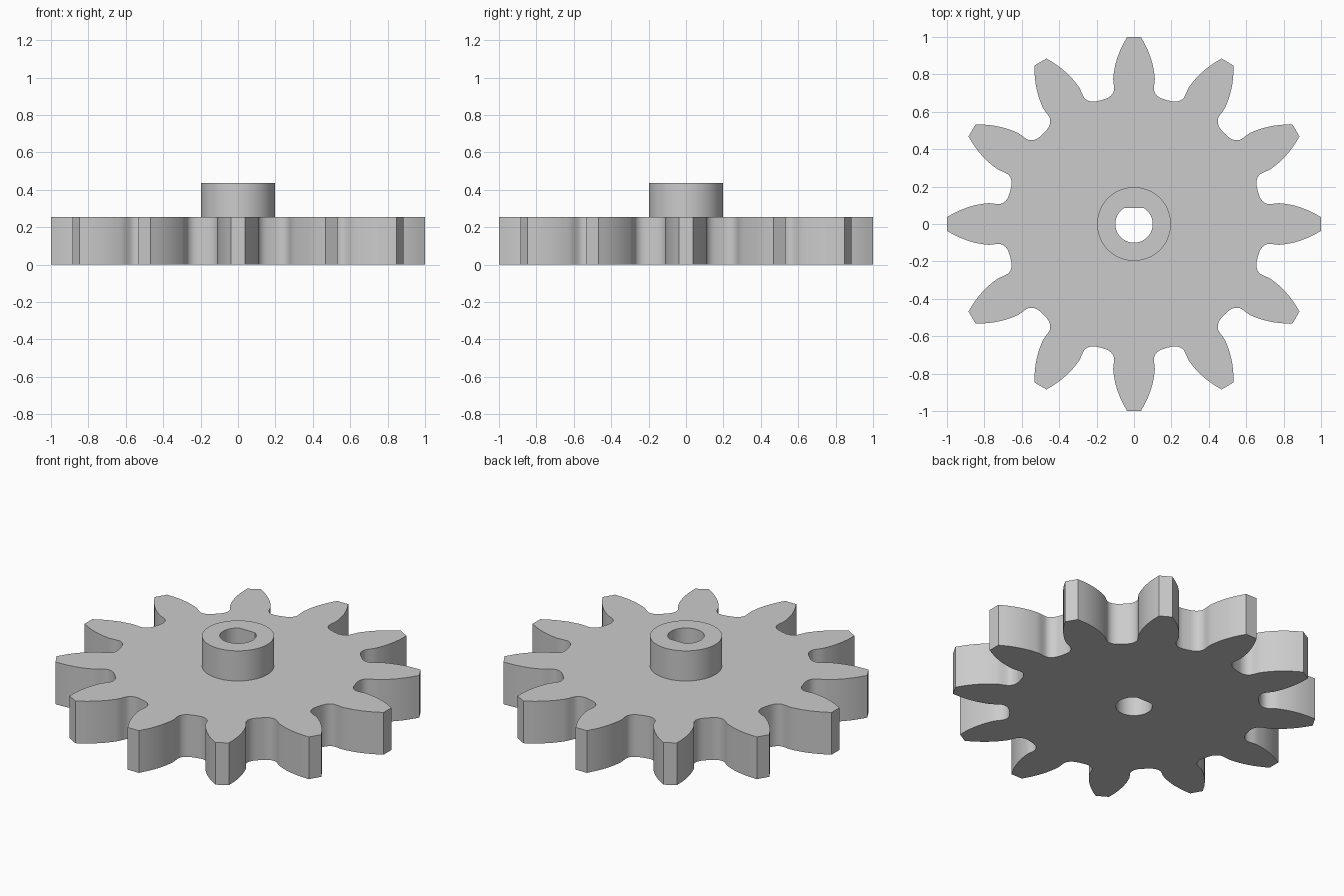
import bpy
import bmesh
from math import sin, cos, pi, radians, asin, sqrt
from mathutils import Vector

TEETH = 12
GEAR_TOP = 0.255
HUB_TOP = 0.437
HUB_RADIUS = 0.197
BORE_RADIUS = 0.1
BORE_FLAT = 0.085

cube = bpy.data.objects.get("Cube")
if cube:
    bpy.data.objects.remove(cube, do_unlink=True)

grey = bpy.data.materials.new("plain_grey")
grey.use_nodes = True
colour = (0.6, 0.6, 0.6, 1)
grey.diffuse_color = colour
grey.node_tree.nodes["Principled BSDF"].inputs["Base Color"].default_value = colour


def smooth_path(points, steps=4):
    """Curve passing through all the points, ends included."""
    pts = [Vector(p) for p in points]
    pts = [2 * pts[0] - pts[1]] + pts + [2 * pts[-1] - pts[-2]]
    path = []
    for a, b, c, d in zip(pts, pts[1:], pts[2:], pts[3:]):
        for i in range(steps):
            t = i / steps
            path.append(0.5 * (2 * b + (c - a) * t
                               + (2 * a - 5 * b + 4 * c - d) * t ** 2
                               + (3 * b - a - 3 * c + d) * t ** 3))
    return path + [pts[-2]]


def circle(radius, count=96):
    return [(radius * cos(2 * pi * i / count), radius * sin(2 * pi * i / count))
            for i in range(count)]


def gear_outline():
    # Half tooth from the tip, down the flank, to the middle of the gap
    root = Vector((0.685 * sin(pi / TEETH), 0.685 * cos(pi / TEETH)))
    half = smooth_path([(0.037, 1.0), (0.064, 0.95), (0.085, 0.9), (0.1, 0.85),
                        (0.109, 0.80), (0.111, 0.77), (0.107, 0.735),
                        (0.108, 0.712), (0.12, 0.69), (0.143, 0.673), root])
    tooth = [(-p.x, p.y) for p in reversed(half[:-1])] + [tuple(p) for p in half]
    outline = []
    for k in range(TEETH):
        a = 2 * pi * k / TEETH
        outline += [(x * cos(a) + y * sin(a), y * cos(a) - x * sin(a))
                    for x, y in tooth]
    return outline


def bore_outline(count=64):
    # Round hole with one flat on the back side
    start = pi - asin(BORE_FLAT / BORE_RADIUS)
    sweep = 2 * pi - (pi - 2 * asin(BORE_FLAT / BORE_RADIUS))
    return [(BORE_RADIUS * cos(start + sweep * i / count),
             BORE_RADIUS * sin(start + sweep * i / count))
            for i in range(count + 1)]


def bored_prism(name, outline, bottom, top):
    bm = bmesh.new()
    edges = []
    for loop in (outline, bore_outline()):
        verts = [bm.verts.new((x, y, bottom)) for x, y in loop]
        edges += [bm.edges.new((a, b)) for a, b in zip(verts, verts[1:] + verts[:1])]
    bmesh.ops.triangle_fill(bm, edges=edges, use_beauty=True)
    result = bmesh.ops.extrude_face_region(bm, geom=bm.faces[:], use_keep_orig=True)
    raised = [g for g in result["geom"] if isinstance(g, bmesh.types.BMVert)]
    bmesh.ops.translate(bm, verts=raised, vec=(0, 0, top - bottom))
    bmesh.ops.recalc_face_normals(bm, faces=bm.faces[:])
    mesh = bpy.data.meshes.new(name)
    bm.to_mesh(mesh)
    bm.free()
    mesh.materials.append(grey)
    obj = bpy.data.objects.new(name, mesh)
    bpy.context.collection.objects.link(obj)
    bpy.ops.object.select_all(action="DESELECT")
    obj.select_set(True)
    bpy.context.view_layer.objects.active = obj
    bpy.ops.object.shade_smooth_by_angle(angle=radians(30))
    return obj


# Toothed wheel and the raised hub, sharing one keyed bore
bored_prism("gear_wheel", gear_outline(), 0, GEAR_TOP)
bored_prism("hub_collar", circle(HUB_RADIUS), GEAR_TOP, HUB_TOP)
